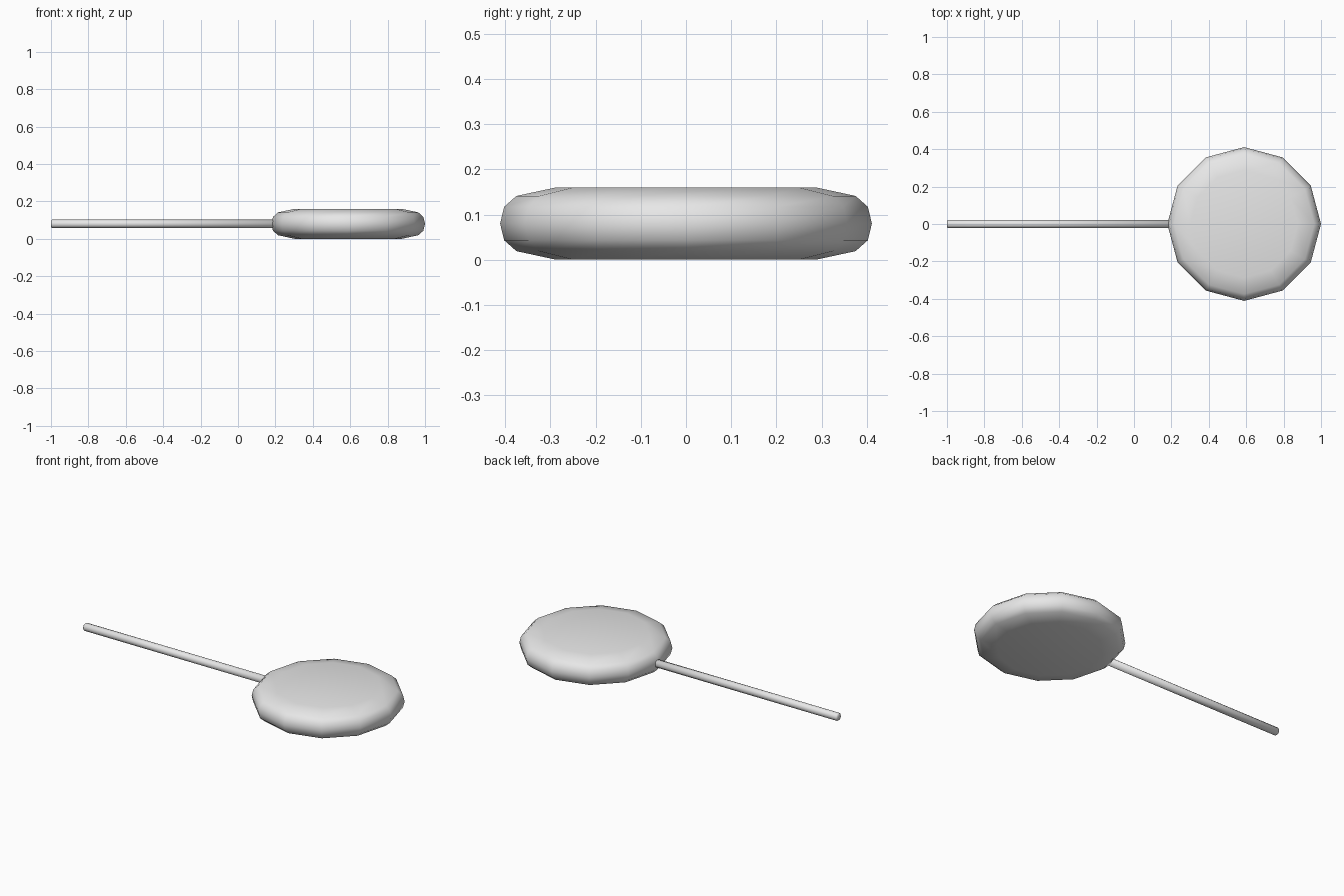
import bpy, bmesh
from math import cos, sin, tau, pi
from mathutils import Matrix

cube = bpy.data.objects.get("Cube")
if cube:
    bpy.data.objects.remove(cube, do_unlink=True)

# One plain grey for the whole model
grey = bpy.data.materials.new("light_grey")
grey.use_nodes = True
grey.diffuse_color = (0.8, 0.8, 0.8, 1)
grey.node_tree.nodes["Principled BSDF"].inputs["Base Color"].default_value = (0.8, 0.8, 0.8, 1)


def lathe(name, profile, sides, matrix):
    """Turn (radius, height) points around z, cap both ends, then place."""
    bm = bmesh.new()
    rings = [[bm.verts.new((r * cos(tau * i / sides), r * sin(tau * i / sides), h))
              for i in range(sides)] for r, h in profile]
    for low, high in zip(rings, rings[1:]):
        for i in range(sides):
            j = (i + 1) % sides
            bm.faces.new((low[i], low[j], high[j], high[i]))
    bm.faces.new(rings[0][::-1])
    bm.faces.new(rings[-1])
    for face in bm.faces:
        face.smooth = True
    bm.transform(matrix)
    bmesh.ops.recalc_face_normals(bm, faces=bm.faces)
    mesh = bpy.data.meshes.new(name)
    bm.to_mesh(mesh)
    bm.free()
    mesh.materials.append(grey)
    obj = bpy.data.objects.new(name, mesh)
    bpy.context.collection.objects.link(obj)
    return obj


MID = 0.08

# Candy disc: rounded rim mirrored about its middle
upper = [(0.411, 0), (0.402, 0.037), (0.375, 0.061), (0.287, 0.08)]
rim = [(r, -h) for r, h in upper[:0:-1]] + upper
lathe("candy_disc", rim, 12, Matrix.Translation((0.589, 0, MID)))

# Stick: thin rod along x with a slightly softened outer end
rod = [(0.017, 0), (0.0225, 0.006), (0.0225, 1.22)]
lathe("stick", rod, 12,
      Matrix.Translation((-1, 0, MID)) @ Matrix.Rotation(pi / 2, 4, "Y"))
